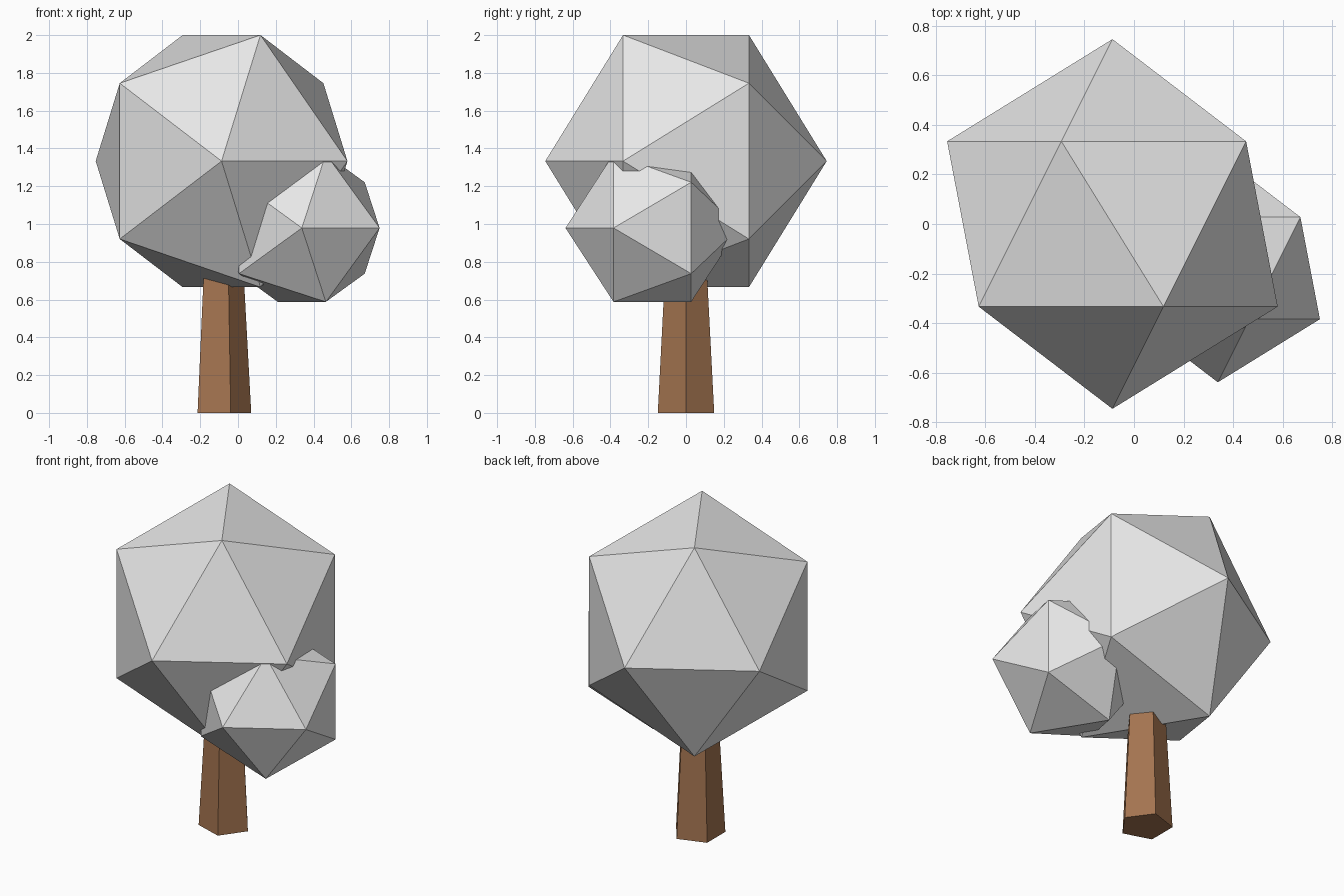
import bpy
from math import pi

cube = bpy.data.objects.get("Cube")
if cube:
    bpy.data.objects.remove(cube, do_unlink=True)


def make_material(name, color):
    mat = bpy.data.materials.new(name)
    mat.use_nodes = True
    mat.diffuse_color = color
    mat.node_tree.nodes["Principled BSDF"].inputs["Base Color"].default_value = color
    return mat


def finish(name, mat):
    obj = bpy.context.object
    obj.name = name
    obj.data.name = name
    obj.data.materials.append(mat)
    bpy.ops.object.shade_flat()


def foliage(name, radius, center, stretch, mat):
    # Icosahedron with its poles along y, stretched vertically
    bpy.ops.mesh.primitive_ico_sphere_add(subdivisions=1, radius=radius, location=center,
                                          rotation=(pi / 2, 0, 0))
    bpy.context.object.scale = (1, stretch, 1)
    finish(name, mat)


leaf_grey = make_material("leaf grey", (0.8, 0.8, 0.8, 1))
bark_brown = make_material("bark brown", (0.37, 0.175, 0.08, 1))

# Tapered five-sided trunk, running up into the crown
TRUNK_X = -0.087
TRUNK_HEIGHT = 0.9
bpy.ops.mesh.primitive_cone_add(vertices=5, radius1=0.157, radius2=0.108, depth=TRUNK_HEIGHT,
                                location=(TRUNK_X, 0, TRUNK_HEIGHT / 2),
                                rotation=(0, 0, -pi / 2))
finish("trunk", bark_brown)

# Large crown and the smaller clump on its front left
foliage("large_crown", 0.745, (TRUNK_X, 0, 1.333), 1.053, leaf_grey)
foliage("small_crown", 0.46, (0.338, -0.178, 0.979), 1.0, leaf_grey)
